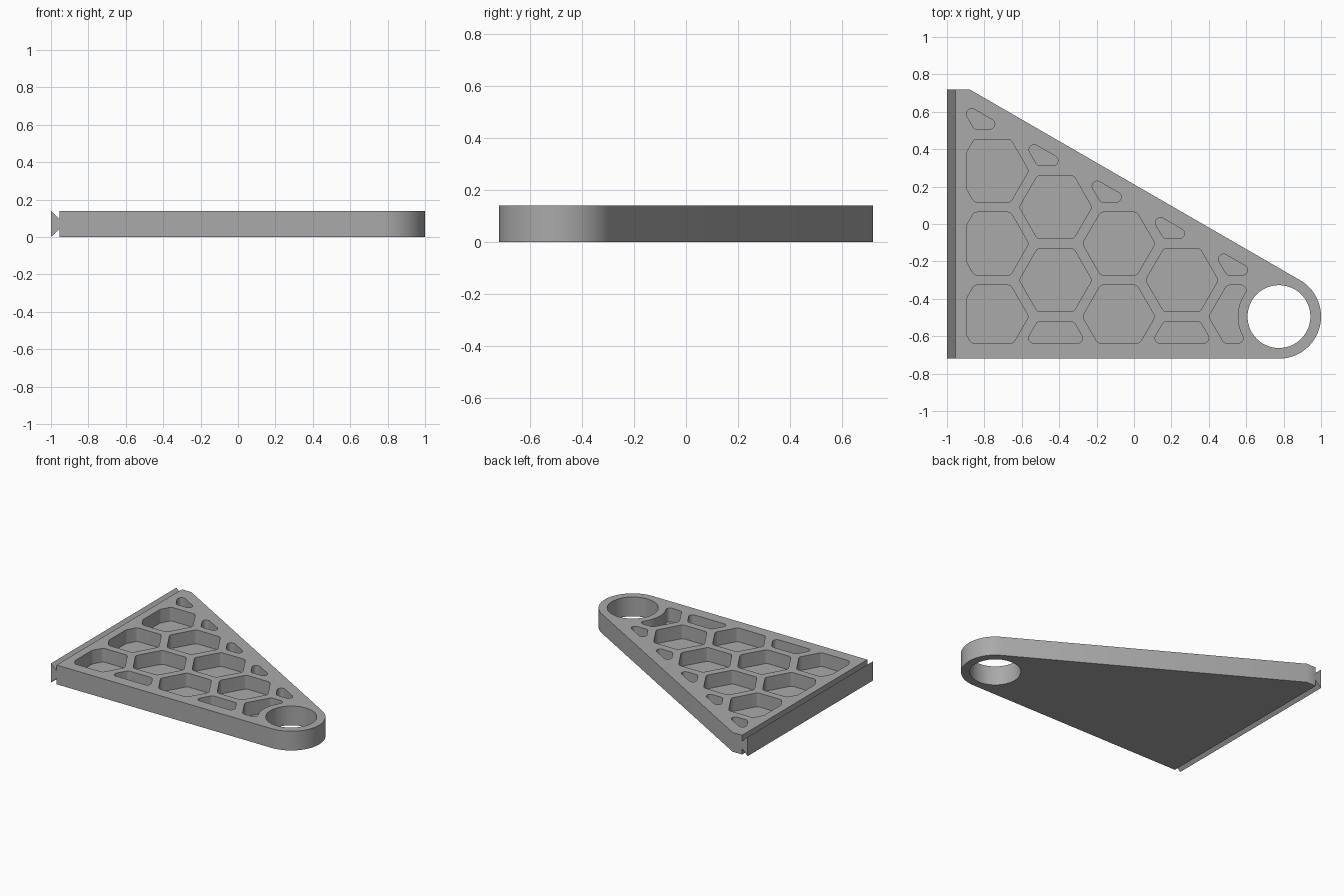
import bpy
import bmesh
from math import atan2, asin, cos, sin, pi, radians, ceil, tau
from mathutils import Vector

if "Cube" in bpy.data.objects:
    bpy.data.objects.remove(bpy.data.objects["Cube"])

HEIGHT = 0.14
FLOOR = 0.04
EYE = Vector((0.775, -0.495))      # centre of the round eyelet
EYE_OUTER, EYE_HOLE, EYE_KEEP = 0.225, 0.168, 0.22
LEFT, TAIL = -0.955, -1.0
BACK = 0.72
PITCH, APOTHEM, FILLET = 0.39, 0.168, 0.027
SLOPE = Vector((cos(radians(60)), sin(radians(60))))   # normal of the slanted edge

grey = bpy.data.materials.new("plain grey")
grey.use_nodes = True
colour = (0.4, 0.4, 0.4, 1)
grey.diffuse_color = colour
grey.node_tree.nodes["Principled BSDF"].inputs["Base Color"].default_value = colour


def arc(centre, radius, start, end, steps):
    return [centre + radius * Vector((cos(a), sin(a)))
            for a in (start + (end - start) * i / steps for i in range(steps + 1))]


def prism(bm, base, direction):
    """Extrude a closed loop of points along a direction."""
    face = bm.faces.new([bm.verts.new(p) for p in base])
    out = bmesh.ops.extrude_face_region(bm, geom=[face])
    verts = [v for v in out["geom"] if isinstance(v, bmesh.types.BMVert)]
    bmesh.ops.translate(bm, verts=verts, vec=direction)


def upright(bm, points, low, high):
    prism(bm, [(p.x, p.y, low) for p in points], (0, 0, high - low))


def finish(bm, name):
    bmesh.ops.recalc_face_normals(bm, faces=bm.faces)
    mesh = bpy.data.meshes.new(name)
    bm.to_mesh(mesh)
    bm.free()
    mesh.materials.append(grey)
    obj = bpy.data.objects.new(name, mesh)
    bpy.context.collection.objects.link(obj)
    return obj


def clip(points, normal, limit):
    """Keep the part of a polygon where point . normal <= limit."""
    kept = []
    for a, b in zip(points, points[1:] + points[:1]):
        da, db = a.dot(normal) - limit, b.dot(normal) - limit
        if da <= 0:
            kept.append(a)
        if da * db < 0:
            kept.append(a.lerp(b, da / (da - db)))
    return kept


def swell(points, radius):
    """Grow a counter-clockwise polygon, rounding its outer corners."""
    result = []
    for i, p in enumerate(points):
        e1, e2 = p - points[i - 1], points[(i + 1) % len(points)] - p
        start = atan2(-e1.x, e1.y)
        turn = (atan2(-e2.x, e2.y) - start + pi) % tau - pi
        if turn > 0.15:
            result += arc(p, radius, start, start + turn, max(2, ceil(turn / 0.2)))
        else:
            result += arc(p, radius, start + turn / 2, start + turn / 2, 1)[:1]
    return result


def pocket(centre):
    """Rounded hexagon trimmed to the border and to the eyelet ring."""
    size = (APOTHEM - FILLET) / cos(pi / 6)
    points = arc(centre, size, 0, tau * 5 / 6, 5)
    slope_limit = EYE.dot(SLOPE) + EYE_OUTER - 0.08
    for normal, limit in ((Vector((-1, 0)), 0.895), (Vector((0, -1)), 0.637),
                          (SLOPE, slope_limit)):
        points = clip(points, normal, limit - FILLET)
    reach = EYE_KEEP + FILLET
    inside = [(p - EYE).length < reach for p in points]
    if any(inside):
        low, high = min(p.y for p in points), max(p.y for p in points)
        curve = arc(EYE, reach, pi + asin((EYE.y - low) / reach),
                    pi - asin((high - EYE.y) / reach), 16)
        # replace the corners covered by the ring with its concave arc
        first = next(i for i in range(len(points)) if inside[i - 1] and not inside[i])
        order = [(first + k) % len(points) for k in range(len(points))]
        points = [points[i] for i in order if not inside[i]] + curve
    return swell(points, FILLET) if len(points) > 2 else []


# Plate: straight bottom and left edges, slanted edge running into the eyelet
edge_limit = EYE.dot(SLOPE) + EYE_OUTER
slant_x = (edge_limit - BACK * SLOPE.y) / SLOPE.x
outline = [Vector((slant_x, BACK)), Vector((LEFT, BACK)), Vector((LEFT, -BACK))]
outline += arc(EYE, EYE_OUTER, -pi / 2, pi / 3, 48)
bm = bmesh.new()
upright(bm, outline, 0, HEIGHT)
plate = finish(bm, "bracket_plate")

# Dovetail rail along the left edge
bm = bmesh.new()
neck = 0.043
inner = LEFT + 0.01
profile = [(TAIL, 0), (LEFT, neck), (inner, neck), (inner, HEIGHT - neck),
           (LEFT, HEIGHT - neck), (TAIL, HEIGHT)]
prism(bm, [(x, -BACK, z) for x, z in profile], (0, 2 * BACK, 0))
rail = finish(bm, "dovetail_rail")

# Honeycomb pockets and the eyelet hole
bm = bmesh.new()
upright(bm, arc(EYE, EYE_HOLE, 0, tau * 71 / 72, 71), -0.1, HEIGHT + 0.1)
for column in range(5):
    for row in range(-1, 5):
        y = -0.495 + PITCH * (row + (column % 2) / 2)
        cell = pocket(Vector((-0.757 + column * PITCH * cos(pi / 6), y)))
        if cell:
            upright(bm, cell, FLOOR, HEIGHT + 0.1)
cutter = finish(bm, "pocket_cutter")
cutter.hide_render = True

# Join the rail, cut the pockets and bake the result
for tool, operation in ((rail, "UNION"), (cutter, "DIFFERENCE")):
    mod = plate.modifiers.new(operation.title(), "BOOLEAN")
    mod.operation, mod.object, mod.solver = operation, tool, "EXACT"
bpy.ops.object.select_all(action="DESELECT")
plate.select_set(True)
bpy.context.view_layer.objects.active = plate
for mod in list(plate.modifiers):
    bpy.ops.object.modifier_apply(modifier=mod.name)
for tool in (rail, cutter):
    bpy.data.objects.remove(tool)
bpy.ops.object.shade_smooth_by_angle(angle=radians(30))
